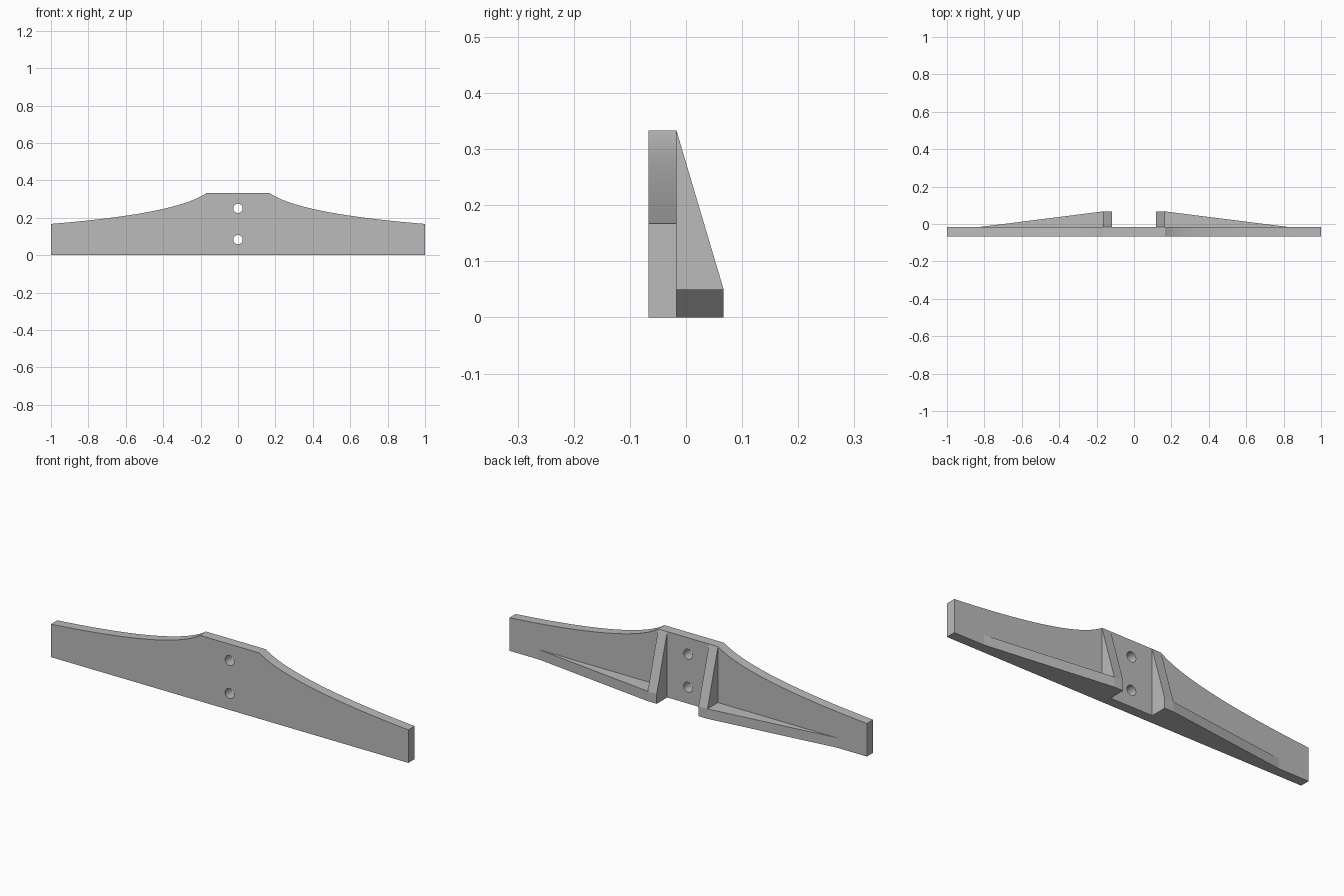
import bpy, bmesh, math
from mathutils import Vector

cube = bpy.data.objects.get("Cube")
if cube:
    bpy.data.objects.remove(cube, do_unlink=True)

GREY = (0.5, 0.5, 0.5, 1)
grey = bpy.data.materials.new("plain grey")
grey.use_nodes = True
grey.diffuse_color = GREY
grey.node_tree.nodes["Principled BSDF"].inputs["Base Color"].default_value = GREY

FRONT, BACK, REAR = -0.067, -0.017, 0.067   # plate front, plate back, rib tip
HUB, TIP, TOP, END = 0.167, 1.0, 0.333, 0.167
RIB_IN, FLANGE_END, FLANGE_H = 0.117, 0.833, 0.05


def prism(name, outline, offset):
    """Extrude a flat outline of 3D points along an offset."""
    bm = bmesh.new()
    face = bm.faces.new([bm.verts.new(p) for p in outline])
    ext = bmesh.ops.extrude_face_region(bm, geom=[face])
    verts = [v for v in ext["geom"] if isinstance(v, bmesh.types.BMVert)]
    bmesh.ops.translate(bm, verts=verts, vec=offset)
    bmesh.ops.recalc_face_normals(bm, faces=bm.faces)
    mesh = bpy.data.meshes.new(name)
    bm.to_mesh(mesh)
    bm.free()
    mesh.materials.append(grey)
    obj = bpy.data.objects.new(name, mesh)
    bpy.context.collection.objects.link(obj)
    return obj


# Plate with a swept, concave top edge on each arm
def sweep(t):
    a, b, c = Vector((HUB, TOP)), Vector((0.327, 0.221)), Vector((TIP, END))
    return a * (1 - t) ** 2 + b * 2 * t * (1 - t) + c * t * t

arm = [sweep(i / 32) for i in range(33)]
half = [(p.x, FRONT, p.y) for p in arm] + [(TIP, FRONT, 0)]
outline = half + [(-x, y, z) for x, y, z in reversed(half)]
plate = prism("back_plate", outline, (0, BACK - FRONT, 0))

# Two bolt holes on the centre line
for i, z in enumerate((0.083, 0.25)):
    r, n = 0.025, 32
    ring = [(r * math.cos(k * math.tau / n), -0.2, z + r * math.sin(k * math.tau / n))
            for k in range(n)]
    cutter = prism(f"bolt_hole_cutter_{i + 1}", ring, (0, 0.4, 0))
    cutter.hide_render = True
    cutter.hide_viewport = True
    mod = plate.modifiers.new("bolt hole", 'BOOLEAN')
    mod.object = cutter
    mod.solver = 'EXACT'

# Apply the cuts, then remove the cutters
bpy.context.view_layer.update()
graph = bpy.context.evaluated_depsgraph_get()
plate.data = bpy.data.meshes.new_from_object(plate.evaluated_get(graph))
plate.modifiers.clear()
for obj in [o for o in bpy.data.objects if "cutter" in o.name]:
    bpy.data.objects.remove(obj, do_unlink=True)

bpy.ops.object.select_all(action='DESELECT')
plate.select_set(True)
bpy.context.view_layer.objects.active = plate
bpy.ops.object.shade_smooth_by_angle(angle=math.radians(25))

# Upright gusset and tapered bottom flange on each side
for side, s in (("left", 1), ("right", -1)):
    prism(f"{side}_gusset",
          [(s * RIB_IN, BACK, 0), (s * RIB_IN, REAR, 0),
           (s * RIB_IN, REAR, FLANGE_H), (s * RIB_IN, BACK, TOP)],
          (s * (HUB - RIB_IN), 0, 0))
    prism(f"{side}_flange",
          [(s * HUB, BACK, 0), (s * HUB, REAR, 0), (s * FLANGE_END, BACK, 0)],
          (0, 0, FLANGE_H))
